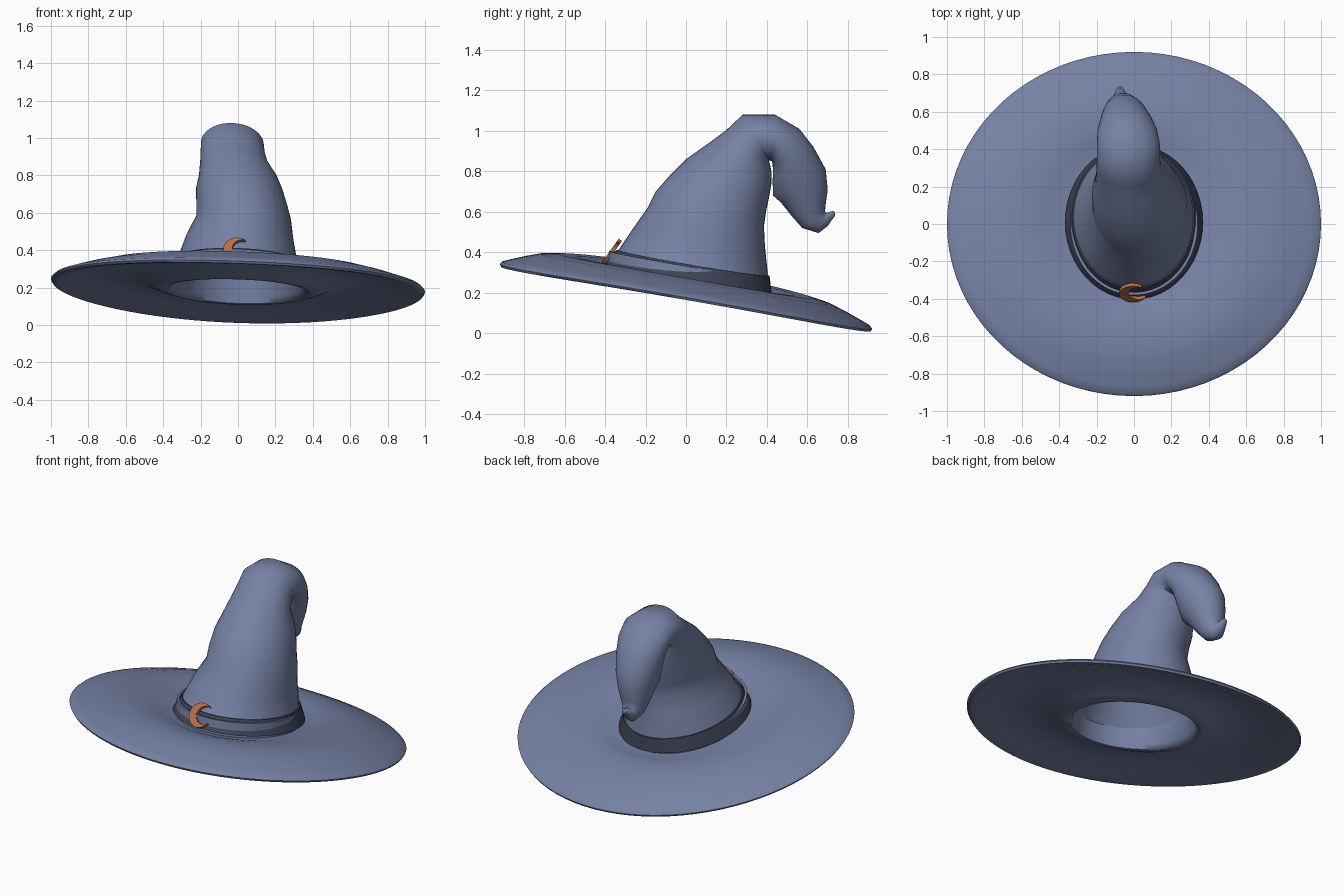
import bpy, bmesh, math
from mathutils import Vector

cube = bpy.data.objects.get("Cube")
if cube:
    bpy.data.objects.remove(cube)


def material(name, rgb):
    m = bpy.data.materials.new(name)
    m.use_nodes = True
    m.diffuse_color = (*rgb, 1)
    m.node_tree.nodes["Principled BSDF"].inputs["Base Color"].default_value = (*rgb, 1)
    return m


FELT = material("slate blue felt", (0.18, 0.22, 0.37))
BAND = material("dark band", (0.047, 0.056, 0.088))
COPPER = material("copper", (0.45, 0.16, 0.07))


def finish(name, bm, mat, angle=60):
    bmesh.ops.recalc_face_normals(bm, faces=bm.faces)
    mesh = bpy.data.meshes.new(name)
    bm.to_mesh(mesh)
    bm.free()
    mesh.materials.append(mat)
    obj = bpy.data.objects.new(name, mesh)
    bpy.context.collection.objects.link(obj)
    bpy.ops.object.select_all(action="DESELECT")
    obj.select_set(True)
    bpy.context.view_layer.objects.active = obj
    bpy.ops.object.shade_smooth_by_angle(angle=math.radians(angle))
    return obj


def loft(rings, cap=False, closed=False):
    """Skin a list of equal rings of points."""
    bm = bmesh.new()
    loops = [[bm.verts.new(p) for p in ring] for ring in rings]
    pairs = list(zip(loops, loops[1:]))
    if closed:
        pairs.append((loops[-1], loops[0]))
    for a, b in pairs:
        n = len(a)
        for i in range(n):
            j = (i + 1) % n
            bm.faces.new((a[i], a[j], b[j], b[i]))
    if cap:
        bm.faces.new(loops[-1])
    return bm


def angles(n):
    return [2 * math.pi * i / n for i in range(n)]


# Brim: an oval turned profile (x radius, y radius, height) on a tilted plane
def brim_ring(rx, ry, h):
    ring = []
    for a in angles(80):
        x, y = rx * math.cos(a), ry * math.sin(a)
        ring.append((x, y, 0.17 - 0.174 * y - 0.035 * x + 0.03 * x * x + h))
    return ring


brim_profile = [
    (0.34, 0.38, 0.17), (0.35, 0.39, 0.08), (0.40, 0.435, 0.085),
    (0.47, 0.48, 0.10), (0.56, 0.54, 0.113), (0.66, 0.63, 0.113),
    (0.76, 0.72, 0.098), (0.86, 0.80, 0.07), (0.94, 0.87, 0.042),
    (0.985, 0.908, 0.026), (1.0, 0.92, 0.012), (0.992, 0.914, 0.0),
    (0.96, 0.885, 0.003), (0.86, 0.80, 0.03), (0.74, 0.70, 0.055),
    (0.62, 0.60, 0.062), (0.52, 0.50, 0.045), (0.45, 0.43, 0.02),
    (0.40, 0.39, 0.006), (0.37, 0.37, 0.01), (0.345, 0.37, 0.04),
    (0.325, 0.365, 0.17),
]
finish("brim", loft([brim_ring(*p) for p in brim_profile], closed=True), FELT)


# Crown: oval rings given by front point (y, z), back point (y, z), centre x, x radius
def crown_ring(front, back, cx, rx, grow=0.0):
    f, b = Vector((0, *front)), Vector((0, *back))
    mid, half = (f + b) / 2, (f - b) / 2
    half *= 1 + grow / half.length
    ring = []
    for a in angles(48):
        x = (rx + grow) * math.cos(a)
        p = mid + half * math.sin(a)
        ring.append((cx + x, p.y, p.z - 0.035 * x))
    return ring


crown = [
    ((-0.395, 0.335), (0.415, 0.20), 0.0, 0.36),
    ((-0.335, 0.41), (0.405, 0.285), -0.003, 0.32),
    ((-0.26, 0.52), (0.39, 0.43), 0.01, 0.285),
    ((-0.19, 0.62), (0.385, 0.53), 0.03, 0.253),
    ((-0.15, 0.70), (0.395, 0.60), 0.02, 0.243),
    ((-0.08, 0.78), (0.41, 0.67), 0.008, 0.232),
    ((0.0, 0.86), (0.422, 0.74), 0.0, 0.208),
    ((0.12, 0.945), (0.422, 0.80), -0.022, 0.18),
    ((0.20, 1.005), (0.415, 0.835), -0.028, 0.172),
    ((0.28, 1.08), (0.41, 0.855), -0.03, 0.168),
    ((0.44, 1.08), (0.425, 0.85), -0.03, 0.168),
    ((0.56, 1.01), (0.43, 0.81), -0.035, 0.16),
    ((0.63, 0.92), (0.428, 0.75), -0.04, 0.146),
    ((0.69, 0.81), (0.43, 0.68), -0.05, 0.125),
    ((0.70, 0.71), (0.47, 0.645), -0.058, 0.104),
    ((0.69, 0.635), (0.53, 0.57), -0.065, 0.08),
    ((0.687, 0.605), (0.575, 0.52), -0.068, 0.064),
    ((0.69, 0.595), (0.655, 0.495), -0.07, 0.045),
    ((0.70, 0.597), (0.70, 0.53), -0.073, 0.03),
    ((0.728, 0.605), (0.728, 0.57), -0.075, 0.016),
    ((0.736, 0.595), (0.736, 0.58), -0.075, 0.008),
]
finish("crown", loft([crown_ring(*c) for c in crown], cap=True), FELT)

# Band: a thin strip hugging the foot of the crown
band = [crown_ring(*crown[i], grow=g) for i, g in
        ((0, 0.0), (0, 0.008), (1, 0.008), (1, 0.0))]
finish("hat_band", loft(band), BAND, 40)

# Crescent buckle: outer and inner arcs joined at the tips, leaning on the band
origin = Vector((-0.005, -0.364, 0.399))
right = Vector((1, 0, 0))
up = Vector((0, 0.58, 0.81)).normalized()
out = right.cross(up)
turn, steps = math.radians(12), 24


def arc(radius, shift, gap):
    pts = []
    for i in range(steps + 1):
        a = gap + (2 * math.pi - 2 * gap) * i / steps
        u, v = shift + radius * math.cos(a), radius * math.sin(a)
        pts.append((u * math.cos(turn) - v * math.sin(turn),
                    u * math.sin(turn) + v * math.cos(turn)))
    return pts


outer = arc(0.074, 0.0, math.radians(40))
inner = arc(0.054, 0.03, math.radians(61.5))
bm = bmesh.new()
grid = [[[bm.verts.new(origin + right * u + up * v + out * d) for u, v in pts]
         for pts in (outer, inner)] for d in (-0.006, 0.014)]
(bo, bi), (fo, fi) = grid
for i in range(steps):
    for a, b in ((bo, bi), (bi, fi), (fi, fo), (fo, bo)):
        bm.faces.new((a[i], a[i + 1], b[i + 1], b[i]))
for i in (0, steps):
    bm.faces.new((bo[i], bi[i], fi[i], fo[i]))
finish("crescent_buckle", bm, COPPER, 30)
